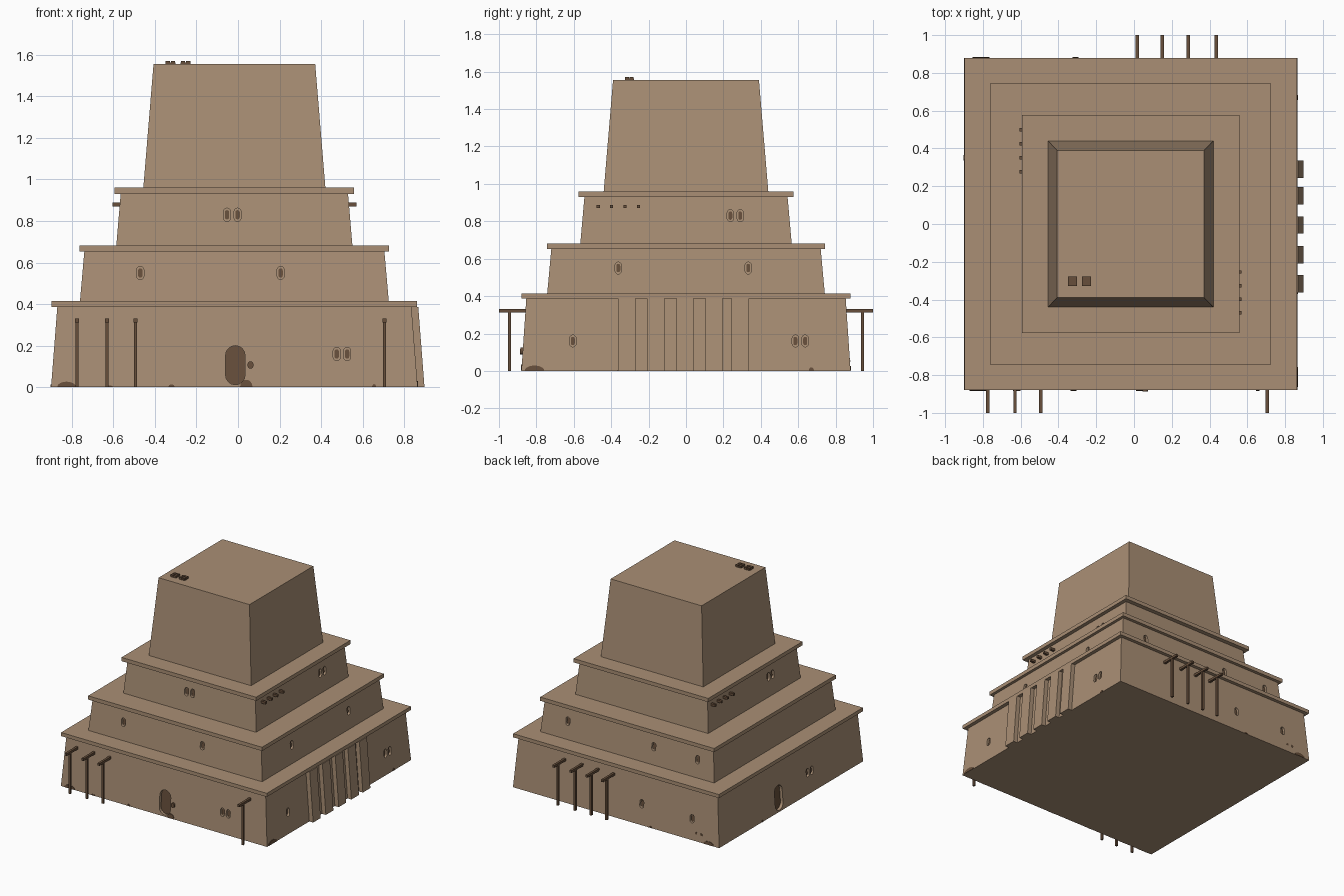
import bpy, bmesh, math

if "Cube" in bpy.data.objects:
    bpy.data.objects.remove(bpy.data.objects["Cube"])

def material(name, rgb):
    m = bpy.data.materials.new(name)
    m.diffuse_color = (*rgb, 1)
    m.use_nodes = True
    m.node_tree.nodes["Principled BSDF"].inputs["Base Color"].default_value = m.diffuse_color
    return m

SAND = material("sandstone", (0.40, 0.275, 0.178))
WOOD = material("dark_wood", (0.135, 0.078, 0.044))
CX = -0.0175

# storeys: bottom half sizes, top half sizes, bottom z, top z
TIERS = [
    ((0.882, 0.880), (0.852, 0.854), 0.000, 0.386),
    ((0.743, 0.742), (0.722, 0.720), 0.414, 0.653),
    ((0.568, 0.565), (0.547, 0.543), 0.682, 0.931),
    ((0.438, 0.440), (0.389, 0.390), 0.960, 1.555),
]
# overhanging slabs: half x, half y, bottom z, top z
SLABS = [(0.880, 0.880, 0.386, 0.414), (0.744, 0.744, 0.653, 0.682), (0.576, 0.576, 0.931, 0.960)]

def finish(name, bm, mat):
    bmesh.ops.recalc_face_normals(bm, faces=bm.faces[:])
    me = bpy.data.meshes.new(name)
    bm.to_mesh(me)
    bm.free()
    me.materials.append(mat)
    ob = bpy.data.objects.new(name, me)
    bpy.context.collection.objects.link(ob)
    return ob

def prism(bm, lower, upper):
    a = [bm.verts.new(p) for p in lower]
    b = [bm.verts.new(p) for p in upper]
    n = len(a)
    bm.faces.new(a)
    bm.faces.new(b[::-1])
    for i in range(n):
        bm.faces.new((a[i], a[(i + 1) % n], b[(i + 1) % n], b[i]))

def rect(hx, hy, z, cx=CX, cy=0):
    return [(cx + sx * hx, cy + sy * hy, z) for sx, sy in ((-1, -1), (1, -1), (1, 1), (-1, 1))]

def box(bm, c, s):
    prism(bm, rect(s[0] / 2, s[1] / 2, c[2] - s[2] / 2, c[0], c[1]),
          rect(s[0] / 2, s[1] / 2, c[2] + s[2] / 2, c[0], c[1]))

def on_wall(side, tier, u, z, d):
    """Point on a sloping wall, u along it, d outward from it."""
    b, t, z0, z1 = TIERS[tier]
    f = (z - z0) / (z1 - z0)
    hx, hy = (b[i] + (t[i] - b[i]) * f for i in (0, 1))
    return {"front": (u, -hy - d, z), "back": (u, hy + d, z),
            "right": (CX + hx + d, u, z), "left": (CX - hx - d, u, z)}[side]

def wall_prism(bm, side, tier, outline, d0, d1):
    prism(bm, [on_wall(side, tier, u, z, d0) for u, z in outline],
          [on_wall(side, tier, u, z, d1) for u, z in outline])

def capsule(u, z, w, h, n=6):
    r, s, pts = w / 2, h / 2 - w / 2, []
    for sign, start in ((1, 0), (-1, math.pi)):
        for i in range(n + 1):
            a = start + math.pi * i / n
            pts.append((u + r * math.cos(a), z + sign * s + r * math.sin(a)))
    return pts

def mound(u, w, h, n=8):
    return [(u + w / 2 * math.cos(math.pi * i / n), 0.001 + h * math.sin(math.pi * i / n)) for i in range(n + 1)]

# windows: side, storey, height, positions along the wall
WINDOWS = [
    ("front", 0, 0.16, (0.475, 0.525)), ("front", 1, 0.55, (-0.47, 0.205)),
    ("front", 2, 0.83, (-0.053, -0.002)),
    ("right", 0, 0.16, (-0.605, 0.585, 0.637)), ("right", 1, 0.55, (-0.362, 0.333)),
    ("right", 2, 0.83, (0.237, 0.290)),
    ("back", 0, 0.16, (-0.23, -0.66)), ("back", 1, 0.55, (0.50, -0.235, -0.61)),
    ("left", 0, 0.16, (-0.22, -0.27)), ("left", 2, 0.83, (-0.19, -0.24)),
]
DOORS = [("front", -0.013), ("left", 0.14)]

cutters = [bmesh.new() for _ in range(3)]
lattice, doors = bmesh.new(), bmesh.new()
for side, tier, z, us in WINDOWS:
    for u in us:
        wall_prism(cutters[tier], side, tier, capsule(u, z, 0.034, 0.064), -0.018, 0.03)
        wall_prism(lattice, side, tier, capsule(u, z, 0.021, 0.045), -0.019, -0.011)
for side, u in DOORS:
    wall_prism(cutters[0], side, 0, capsule(u, 0.106, 0.094, 0.188, 8), -0.03, 0.03)
    wall_prism(doors, side, 0, capsule(u, 0.106, 0.094, 0.188, 8), -0.031, -0.022)
finish("window_lattices", lattice, WOOD)
finish("door_panels", doors, WOOD)

# storeys with recessed openings
for i, (b, t, z0, z1) in enumerate(TIERS):
    bm = bmesh.new()
    prism(bm, rect(*b, z0), rect(*t, z1))
    storey = finish(f"storey_{i + 1}", bm, SAND)
    if i < 3:
        cutter = finish(f"opening_cutter_{i + 1}", cutters[i], SAND)
        cutter.hide_render = True
        mod = storey.modifiers.new("openings", "BOOLEAN")
        mod.operation, mod.solver, mod.object = "DIFFERENCE", "EXACT", cutter
        bpy.context.view_layer.objects.active = storey
        bpy.ops.object.modifier_apply(modifier=mod.name)
        bpy.data.objects.remove(cutter)

# slabs between the storeys
for i, (hx, hy, z0, z1) in enumerate(SLABS):
    bm = bmesh.new()
    prism(bm, rect(hx, hy, z0), rect(hx, hy, z1))
    finish(f"roof_slab_{i + 1}", bm, SAND)

# sloping buttresses on the right wall
bm = bmesh.new()
for y in (-0.317, -0.162, -0.005, 0.15, 0.29):
    wall_prism(bm, "right", 0, [(y - 0.046, 0), (y + 0.046, 0), (y + 0.046, 0.386), (y - 0.046, 0.386)], -0.005, 0.033)
finish("buttresses", bm, SAND)

# standing posts with a beam reaching into the wall
bm = bmesh.new()
for s, xs in ((-1, (-0.775, -0.63, -0.493, 0.705)), (1, (0.017, 0.15, 0.287, 0.435))):
    for x in xs:
        box(bm, (x, s * 0.944, 0.157), (0.015, 0.017, 0.314))
        box(bm, (x, s * 0.925, 0.321), (0.018, 0.15, 0.018))
finish("awning_posts", bm, WOOD)

# beam ends on the third storey
bm = bmesh.new()
for i in range(4):
    box(bm, (0.545, -0.47 + i * 0.072, 0.879), (0.05, 0.018, 0.018))
    box(bm, (-0.58, 0.276 + i * 0.074, 0.879), (0.05, 0.018, 0.018))
finish("beam_ends", bm, WOOD)

# roof hatches, each four small tiles on a pad
bm = bmesh.new()
for x in (-0.325, -0.252):
    box(bm, (x, -0.303, 1.559), (0.048, 0.048, 0.009))
    for sx in (-1, 1):
        for sy in (-1, 1):
            box(bm, (x + sx * 0.0125, -0.303 + sy * 0.0125, 1.566), (0.021, 0.021, 0.010))
finish("roof_hatches", bm, WOOD)

# worn patches along the foot of the walls
bm = bmesh.new()
for side, u, w, h in (("front", -0.825, 0.09, 0.026), ("front", -0.32, 0.03, 0.013), ("front", 0.655, 0.02, 0.014),
                      ("front", -0.62, 0.04, 0.008), ("front", 0.04, 0.06, 0.035),
                      ("right", -0.81, 0.105, 0.028), ("right", -0.35, 0.04, 0.008), ("right", 0.67, 0.028, 0.018),
                      ("back", -0.81, 0.09, 0.026), ("back", -0.31, 0.03, 0.012), ("left", 0.35, 0.03, 0.013)):
    wall_prism(bm, side, 0, mound(u, w, h), -0.004, 0.003)
for u in (-0.70, -0.745):
    wall_prism(bm, "back", 0, capsule(u, 0.06, 0.018, 0.0182), -0.004, 0.002)
finish("worn_patches", bm, WOOD)

# control box beside the front door
bm = bmesh.new()
wall_prism(bm, "front", 0, capsule(0.06, 0.107, 0.028, 0.036), -0.004, 0.014)
finish("door_control", bm, WOOD)
